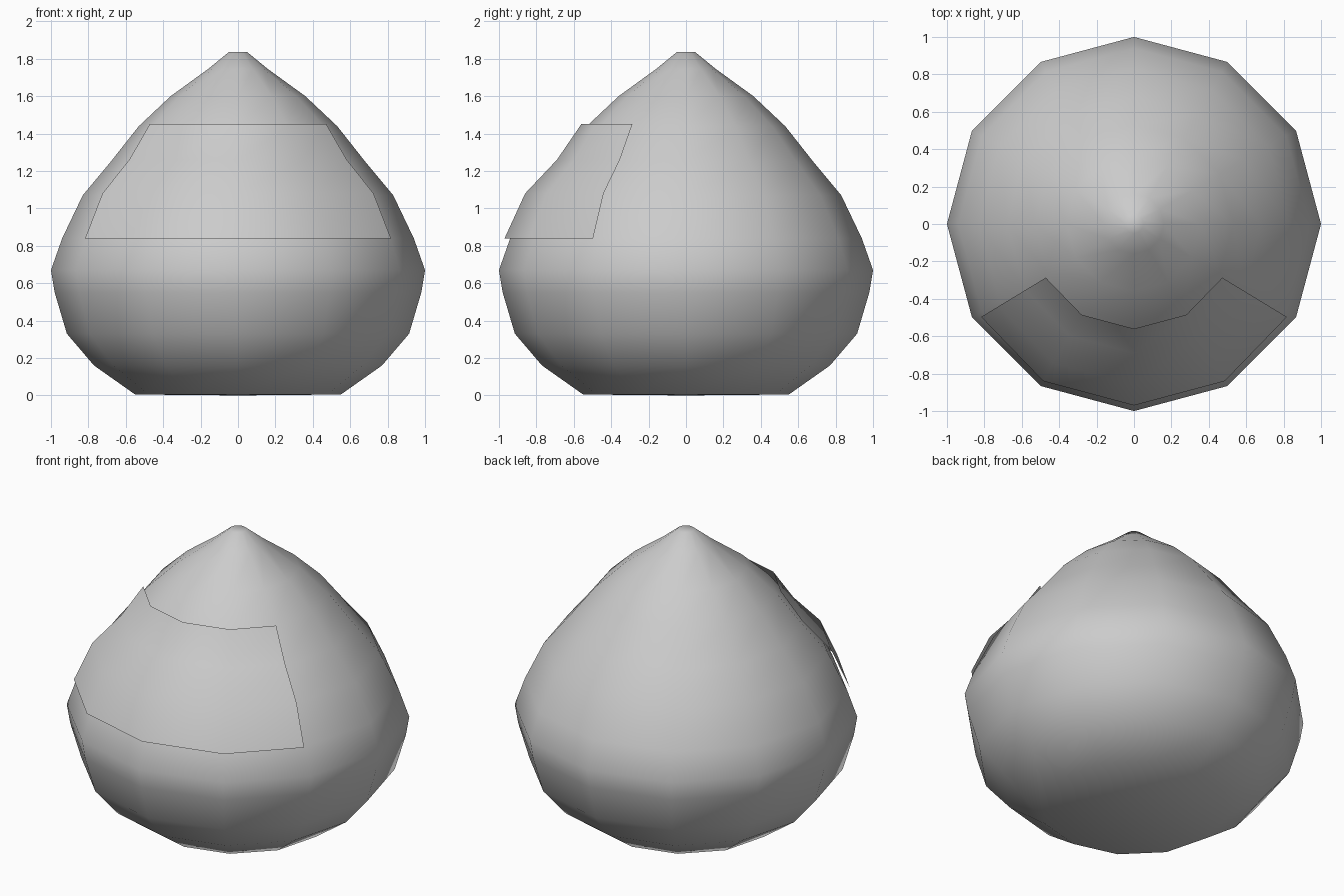
import bpy, bmesh
from math import cos, sin, radians

if "Cube" in bpy.data.objects:
    bpy.data.objects.remove(bpy.data.objects["Cube"])


def lathe(name, profile, angles, closed):
    """Sweep (radius, z) rings through the angles; closed bodies get fan caps."""
    bm = bmesh.new()
    rings = [[bm.verts.new((r * cos(radians(a)), r * sin(radians(a)), z)) for a in angles]
             for r, z in profile]
    n = len(angles)
    for low, high in zip(rings, rings[1:]):
        for i in range(n if closed else n - 1):
            j = (i + 1) % n
            bm.faces.new((low[i], low[j], high[j], high[i]))
    if closed:
        bottom = bm.verts.new((0, 0, 0))
        top = bm.verts.new((0, 0, profile[-1][1]))
        for i in range(n):
            j = (i + 1) % n
            bm.faces.new((bottom, rings[0][j], rings[0][i]))
            bm.faces.new((top, rings[-1][i], rings[-1][j]))
    for f in bm.faces:
        f.smooth = True
    mesh = bpy.data.meshes.new(name)
    bm.to_mesh(mesh)
    bm.free()
    obj = bpy.data.objects.new(name, mesh)
    bpy.context.collection.objects.link(obj)
    return obj


# Twelve-sided teardrop body
body_profile = [(0.55, 0.005), (0.77, 0.16), (0.915, 0.33), (0.98, 0.55), (1.0, 0.67),
                (0.94, 0.84), (0.83, 1.07), (0.68, 1.25), (0.53, 1.44), (0.36, 1.60),
                (0.16, 1.745), (0.05, 1.835)]
lathe("teardrop_body", body_profile, [30 * i for i in range(12)], True)

# Thin open sheet floating just off the front of the body
patch_profile = [(0.97, 0.84), (0.86, 1.08), (0.69, 1.26), (0.56, 1.45)]
lathe("face_panel", patch_profile, [-149, -120, -90, -60, -31], False)
# Pull the side edges in slightly toward the body
for v in bpy.data.objects["face_panel"].data.vertices:
    if v.index % 5 in (0, 4):
        v.co.x *= 0.983
        v.co.y *= 0.995
